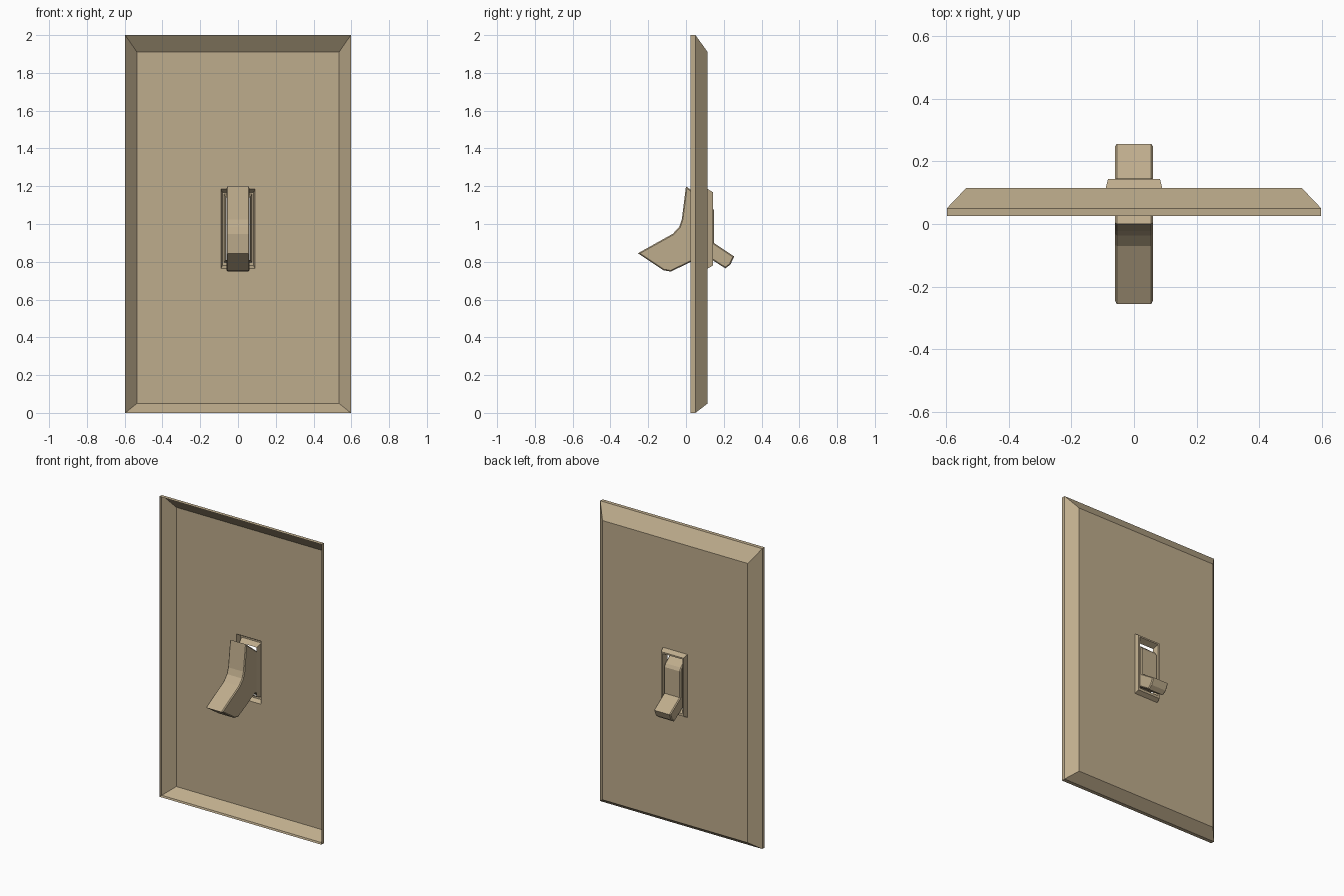
import bpy, bmesh

if "Cube" in bpy.data.objects:
    bpy.data.objects.remove(bpy.data.objects["Cube"])

tan = bpy.data.materials.new("warm tan")
tan.diffuse_color = (0.515, 0.413, 0.263, 1)
tan.use_nodes = True
tan.node_tree.nodes["Principled BSDF"].inputs["Base Color"].default_value = tan.diffuse_color


def finish(bm, name):
    me = bpy.data.meshes.new(name)
    bm.to_mesh(me)
    bm.free()
    me.materials.append(tan)
    ob = bpy.data.objects.new(name, me)
    bpy.context.collection.objects.link(ob)
    return ob


def ring_shell(name, rings):
    """Open shell through rectangles (half width, z low, z high, y)."""
    bm = bmesh.new()
    loops = [[bm.verts.new((x, y, z)) for x, z in
              ((-w, z0), (w, z0), (w, z1), (-w, z1))] for w, z0, z1, y in rings]
    for a, b in zip(loops, loops[1:]):
        for i in range(4):
            j = (i + 1) % 4
            bm.faces.new((a[j], a[i], b[i], b[j]))
    bmesh.ops.recalc_face_normals(bm, faces=bm.faces)
    return finish(bm, name)


# Cover plate: hollow pan open to the front, with the switch opening
ring_shell("cover_plate", [
    (0.597, 0.0, 2.0, 0.025), (0.597, 0.0, 2.0, 0.05),
    (0.535, 0.05, 1.91, 0.115), (0.09, 0.765, 1.185, 0.115)])

# Raised collar around the opening, returning inward
ring_shell("collar", [
    (0.09, 0.765, 1.185, 0.115), (0.083, 0.78, 1.168, 0.143),
    (0.073, 0.797, 1.158, 0.143), (0.064, 0.81, 1.14, 0.105)])

# Toggle lever: side profile (y, z) extruded across x, side edges chamfered
profile = [
    (0.0, 1.2), (-0.022, 1.025), (-0.036, 0.985), (-0.07, 0.948),
    (-0.255, 0.845), (-0.12, 0.755), (-0.08, 0.748), (0.02, 0.797),
    (0.095, 0.838), (0.208, 0.765), (0.235, 0.785), (0.255, 0.828),
    (0.147, 0.9), (0.147, 1.075), (0.135, 1.095), (0.02, 1.185)]
bm = bmesh.new()
left = bm.faces.new([bm.verts.new((-0.061, y, z)) for y, z in profile])
ext = bmesh.ops.extrude_face_region(bm, geom=[left], use_keep_orig=True)
right = [g for g in ext["geom"] if isinstance(g, bmesh.types.BMFace)][0]
bmesh.ops.translate(bm, verts=right.verts[:], vec=(0.122, 0, 0))
bmesh.ops.recalc_face_normals(bm, faces=bm.faces)
bmesh.ops.bevel(bm, geom=list(left.edges) + list(right.edges),
                offset=0.006, segments=1, affect='EDGES')
finish(bm, "toggle_lever")
